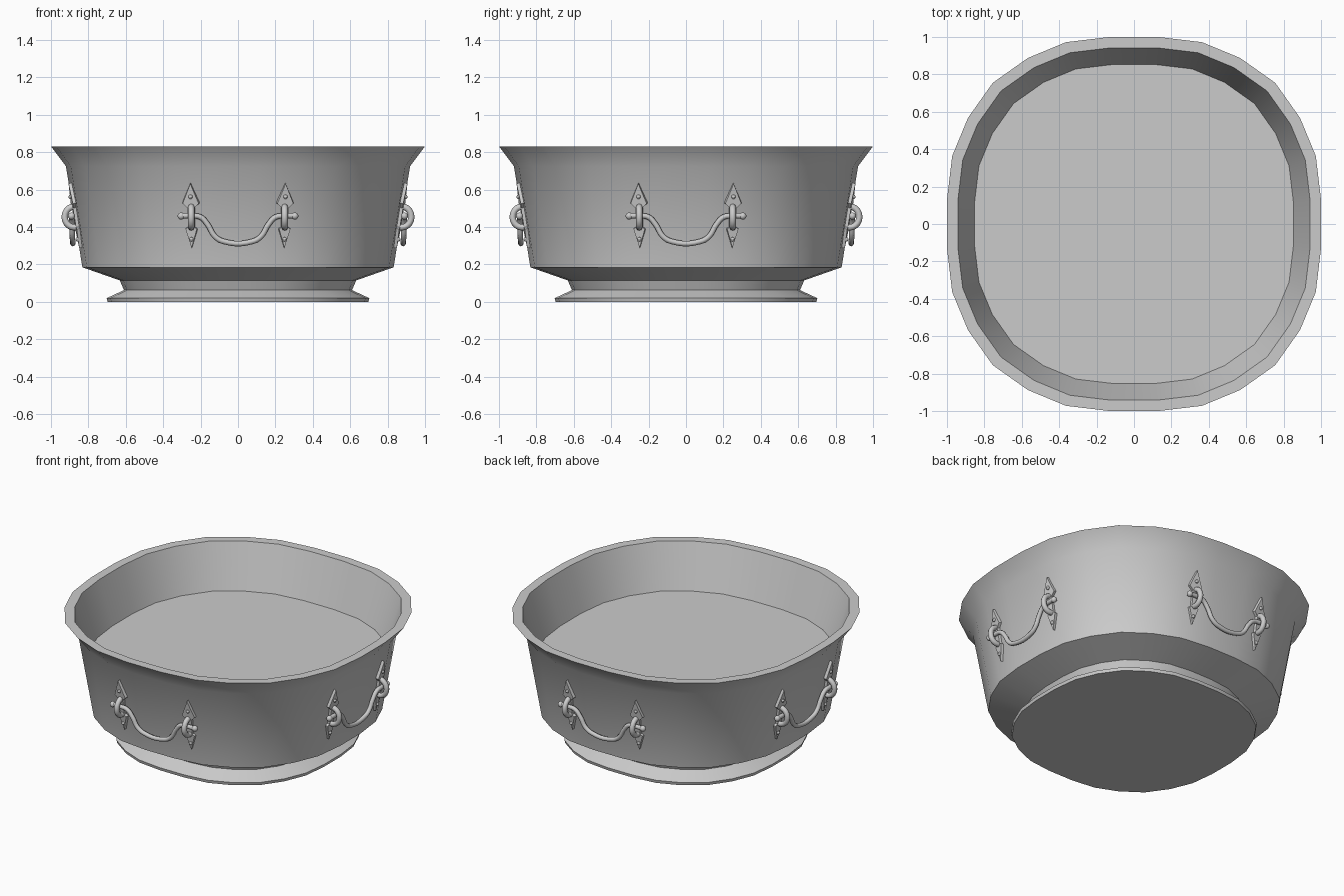
import bpy, bmesh
from math import radians, pi
from mathutils import Matrix

if "Cube" in bpy.data.objects:
    bpy.data.objects.remove(bpy.data.objects["Cube"])

# Rounded-square outline with 28 sides
Q = [(1, .13), (.972, .364), (.888, .567), (.755, .755), (.567, .888), (.364, .972), (.13, 1)]
OUTLINE = []
for k in range(4):
    for x, y in Q:
        for _ in range(k):
            x, y = -y, x
        OUTLINE.append((x, y))


def new_object(name, bm):
    bmesh.ops.recalc_face_normals(bm, faces=bm.faces)
    me = bpy.data.meshes.new(name)
    bm.to_mesh(me)
    bm.free()
    ob = bpy.data.objects.new(name, me)
    bpy.context.collection.objects.link(ob)
    return ob


def smooth(ob, deg=30):
    bpy.ops.object.select_all(action='DESELECT')
    bpy.context.view_layer.objects.active = ob
    ob.select_set(True)
    bpy.ops.object.shade_smooth_by_angle(angle=radians(deg))


def loft(name, profile):
    bm = bmesh.new()
    loops = [[bm.verts.new((x * r, y * r, z)) for x, y in OUTLINE] for r, z in profile]
    n = len(OUTLINE)
    for a, b in zip(loops, loops[1:]):
        for i in range(n):
            j = (i + 1) % n
            bm.faces.new((a[i], a[j], b[j], b[i]))
    bm.faces.new(loops[0])
    bm.faces.new(loops[-1])
    return new_object(name, bm)


# Bowl with flared rim, raised inner floor and stepped foot
bowl = loft("bowl", [(.697, 0), (.702, .02), (.61, .063), (.632, .115), (.832, .185),
                     (.92, .725), (1, .832), (.942, .832), (.853, .54)])
smooth(bowl)


# Spear-shaped mounting plate with rivets, in its own frame facing -y
def mount_plate(name):
    bm = bmesh.new()
    half = [(.048, .08), (.02, .055), (.018, -.05), (.034, -.06)]
    pts = [(0, .19)] + half + [(0, -.165)] + [(-x, z) for x, z in reversed(half)]
    back = [bm.verts.new((x, .01, z)) for x, z in pts]
    front = [bm.verts.new((x * .9, -.012, z * .98)) for x, z in pts]
    bm.faces.new(back)
    bm.faces.new(front)
    for i in range(len(pts)):
        j = (i + 1) % len(pts)
        bm.faces.new((back[i], back[j], front[j], front[i]))
    for z in (.115, -.115):
        bmesh.ops.create_uvsphere(bm, u_segments=10, v_segments=6, radius=.012,
                                  matrix=Matrix.Translation((0, -.012, z)))
    return new_object(name, bm)


# Sweep a round rod along smooth points
def rod(name, pts, radius, cyclic=False):
    cu = bpy.data.curves.new(name, 'CURVE')
    cu.dimensions = '3D'
    cu.bevel_depth, cu.bevel_resolution, cu.resolution_u = radius, 2, 5
    cu.use_fill_caps = True
    sp = cu.splines.new('BEZIER')
    sp.bezier_points.add(len(pts) - 1)
    sp.use_cyclic_u = cyclic
    for p, co in zip(sp.bezier_points, pts):
        p.co = co
        p.handle_left_type = p.handle_right_type = 'AUTO'
    ob = bpy.data.objects.new(name, cu)
    bpy.context.collection.objects.link(ob)
    bpy.ops.object.select_all(action='DESELECT')
    bpy.context.view_layer.objects.active = ob
    ob.select_set(True)
    bpy.ops.object.convert(target='MESH')
    return bpy.context.view_layer.objects.active


parts = []
for s in (-1, 1):
    tag = "left" if s < 0 else "right"
    plate = mount_plate("mount_plate_" + tag)
    plate.matrix_world = (Matrix.Translation((s * .25, -.864, .45)) @
                          Matrix.Rotation(s * .13, 4, 'Z') @ Matrix.Rotation(.165, 4, 'X'))
    smooth(plate)
    # Upright ring that holds the bail
    ring = rod("ring_" + tag, [(s * .25, -.927, .455), (s * .25, -.874, .51),
                               (s * .25, -.822, .455), (s * .25, -.874, .398)], .017, True)
    smooth(ring, 60)
    # Rounded end stop of the bail
    bm = bmesh.new()
    bmesh.ops.create_uvsphere(bm, u_segments=12, v_segments=8, radius=.019)
    knob = new_object("bail_end_" + tag, bm)
    knob.matrix_world = Matrix.Translation((s * .304, -.89, .459))
    smooth(knob, 60)
    parts += [plate, ring, knob]

# Drooping bail handle
half = [(.08, -.884, .324), (.125, -.886, .352), (.16, -.888, .41), (.2, -.89, .453), (.25, -.892, .46), (.315, -.89, .459)]
bail = rod("bail_handle", [(-x, y, z) for x, y, z in reversed(half)] + half, .0145)
smooth(bail, 60)
parts.append(bail)

# Repeat the handle set on the other three sides
bpy.context.view_layer.update()
for k, side in enumerate(("right_side", "back", "left_side"), 1):
    for p in parts:
        c = p.copy()
        c.name = p.name + "_" + side
        bpy.context.collection.objects.link(c)
        c.matrix_world = Matrix.Rotation(k * pi / 2, 4, 'Z') @ p.matrix_world
